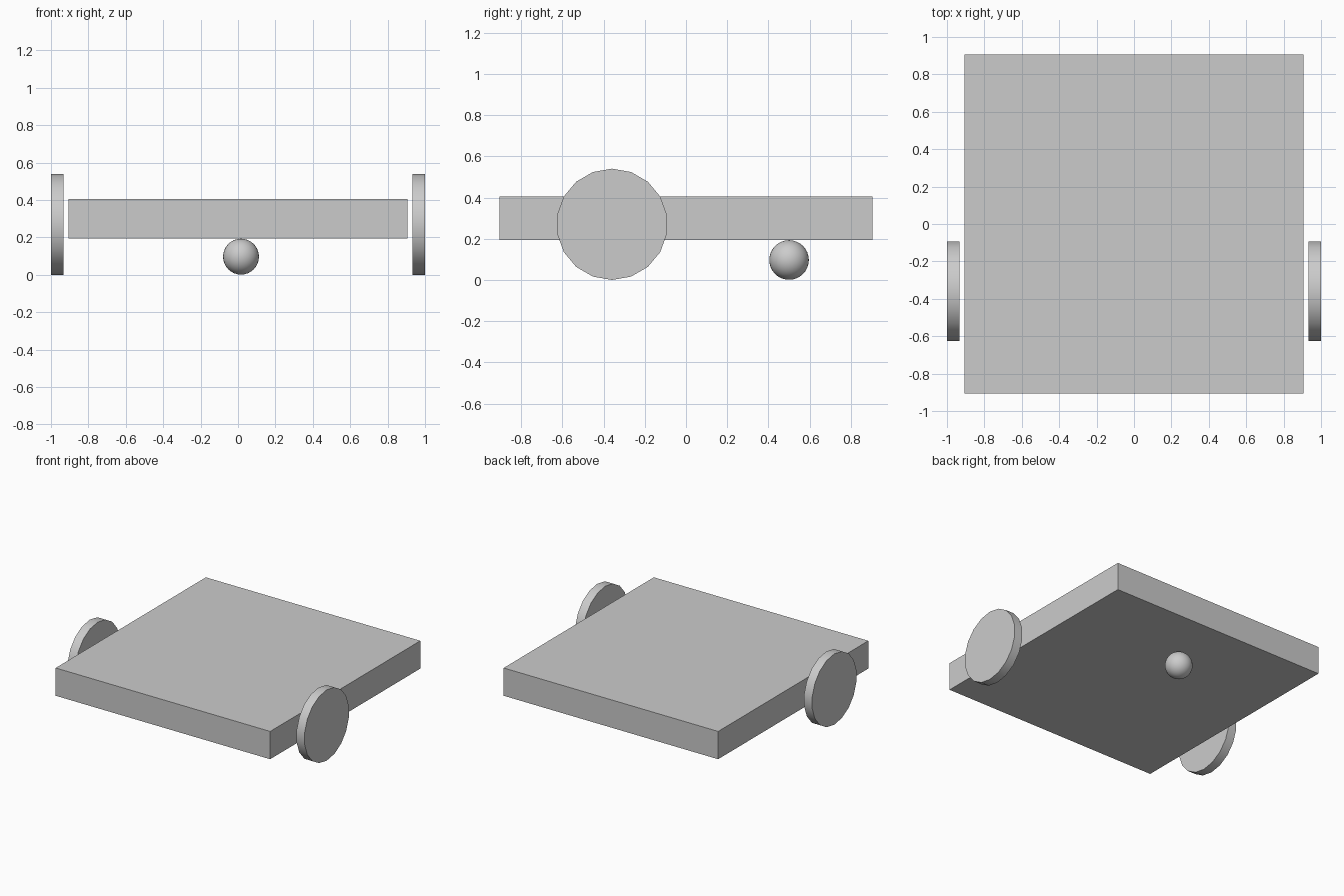
import bpy
from math import pi, radians

if "Cube" in bpy.data.objects:
    bpy.data.objects.remove(bpy.data.objects["Cube"])


def smooth():
    bpy.ops.object.shade_smooth_by_angle(angle=radians(30))


# Flat slab chassis
bpy.ops.mesh.primitive_cube_add(size=1, location=(0, 0, 0.3))
chassis = bpy.context.object
chassis.name = "chassis"
chassis.scale = (1.81, 1.81, 0.212)

# Pair of 18-sided drive wheels, one vertex pointing straight up
for name, side in (("left_wheel", -1), ("right_wheel", 1)):
    bpy.ops.mesh.primitive_cylinder_add(
        vertices=18, radius=0.27, depth=0.068,
        location=(side * 0.966, -0.359, 0.27), rotation=(pi / 2, 0, pi / 2))
    bpy.context.object.name = name
    smooth()

# Ball caster under the rear half
bpy.ops.mesh.primitive_uv_sphere_add(
    segments=32, ring_count=16, radius=0.096, location=(0.016, 0.5, 0.097))
bpy.context.object.name = "caster_ball"
smooth()
